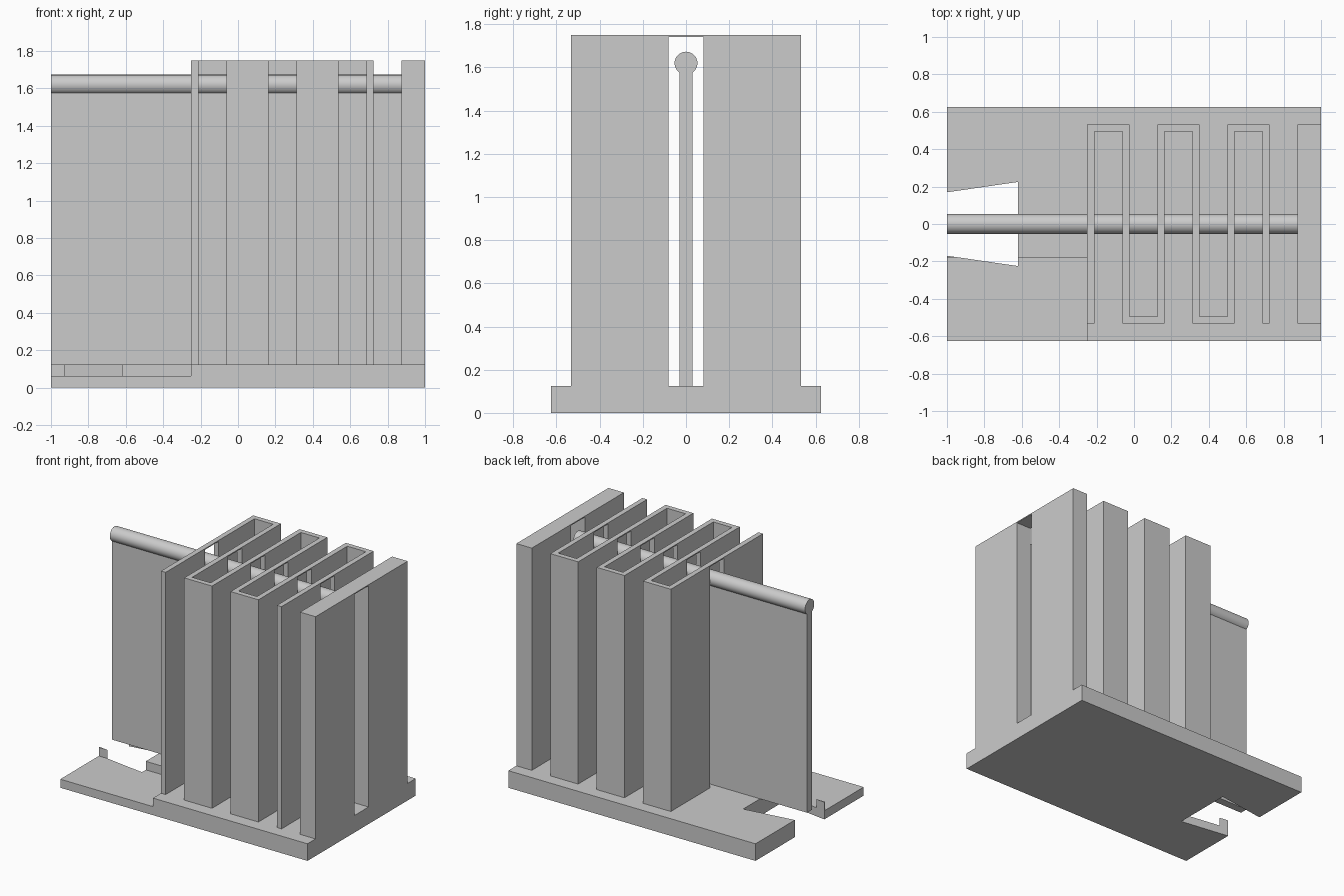
import bpy
import bmesh
from math import pi
from mathutils import Matrix

if "Cube" in bpy.data.objects:
    bpy.data.objects.remove(bpy.data.objects["Cube"])

grey = bpy.data.materials.new("plain grey")
grey.use_nodes = True
COLOUR = (0.6, 0.6, 0.6, 1)
grey.diffuse_color = COLOUR
grey.node_tree.nodes["Principled BSDF"].inputs["Base Color"].default_value = COLOUR


def add_object(name, bm):
    bmesh.ops.recalc_face_normals(bm, faces=bm.faces)
    mesh = bpy.data.meshes.new(name)
    bm.to_mesh(mesh)
    bm.free()
    mesh.materials.append(grey)
    ob = bpy.data.objects.new(name, mesh)
    bpy.context.collection.objects.link(ob)
    return ob


def prism(name, outline, z0, z1):
    """Extrude a plan outline from z0 up to z1."""
    bm = bmesh.new()
    face = bm.faces.new([bm.verts.new((x, y, z0)) for x, y in outline])
    top = bmesh.ops.extrude_face_region(bm, geom=[face])["geom"]
    verts = [v for v in top if isinstance(v, bmesh.types.BMVert)]
    bmesh.ops.translate(bm, verts=verts, vec=(0, 0, z1 - z0))
    return add_object(name, bm)


def box(name, x0, x1, y0, y1, z0, z1):
    return prism(name, [(x0, y0), (x1, y0), (x1, y1), (x0, y1)], z0, z1)


def cut(target, cutter):
    """Subtract the cutter, bake the result and drop the cutter."""
    mod = target.modifiers.new("cut", "BOOLEAN")
    mod.operation = "DIFFERENCE"
    mod.solver = "EXACT"
    mod.object = cutter
    bpy.context.view_layer.objects.active = target
    bpy.ops.object.modifier_apply(modifier=mod.name)
    bpy.data.objects.remove(cutter)


FLOOR, TOP = 0.125, 1.75
HALF = 0.532          # half depth of the walls
T = 0.0375            # thin wall thickness
START, PITCH, COUNT = -0.25, 0.1875, 6

# Base plate with a lowered front corner and a flared notch
base = box("base_plate", -1, 1, -0.625, 0.625, 0, FLOOR)
cut(base, box("step_cutter", -1.1, START, -0.7, -0.18, 0.0625, 0.2))
cut(base, prism("notch_cutter",
                [(-1.1, -0.155), (-0.62, -0.225), (-0.62, 0.225), (-1.1, 0.155)],
                -0.1, 0.2))

# Folded wall, snaking back and forth in plan
left, right = [], []
for i in range(COUNT):
    x = START + i * PITCH
    if i % 2 == 0:
        left += [(x, -HALF + (T if i else 0)), (x, HALF)]
        right += [(x + T, -HALF), (x + T, HALF - T)]
    else:
        end = -HALF if i == COUNT - 1 else -HALF + T
        left += [(x + T, HALF), (x + T, end)]
        right += [(x, HALF - T), (x, -HALF)]
folded = prism("folded_wall", left + right[::-1], FLOOR, TOP)

# Thick end wall
end_wall = box("end_wall", 0.875, 1, -HALF, HALF, FLOOR, TOP)

# Tall slot through all walls, closed by a thin bridge at the top
for wall in (folded, end_wall):
    cut(wall, box("slot_cutter", -0.4, 1.1, -0.08, 0.08, 0.05, TOP - 0.008))

# Central fin carrying the round rod
box("central_fin", -1, 0.875, -0.03, 0.03, FLOOR, 1.6)
bm = bmesh.new()
bmesh.ops.create_cone(bm, cap_ends=True, segments=48, radius1=0.053, radius2=0.053,
                      depth=1.875,
                      matrix=Matrix.Translation((-0.0625, 0, 1.62)) @ Matrix.Rotation(pi / 2, 4, "Y"))
rod = add_object("top_rod", bm)
bpy.ops.object.select_all(action="DESELECT")
rod.select_set(True)
bpy.context.view_layer.objects.active = rod
bpy.ops.object.shade_smooth_by_angle()
